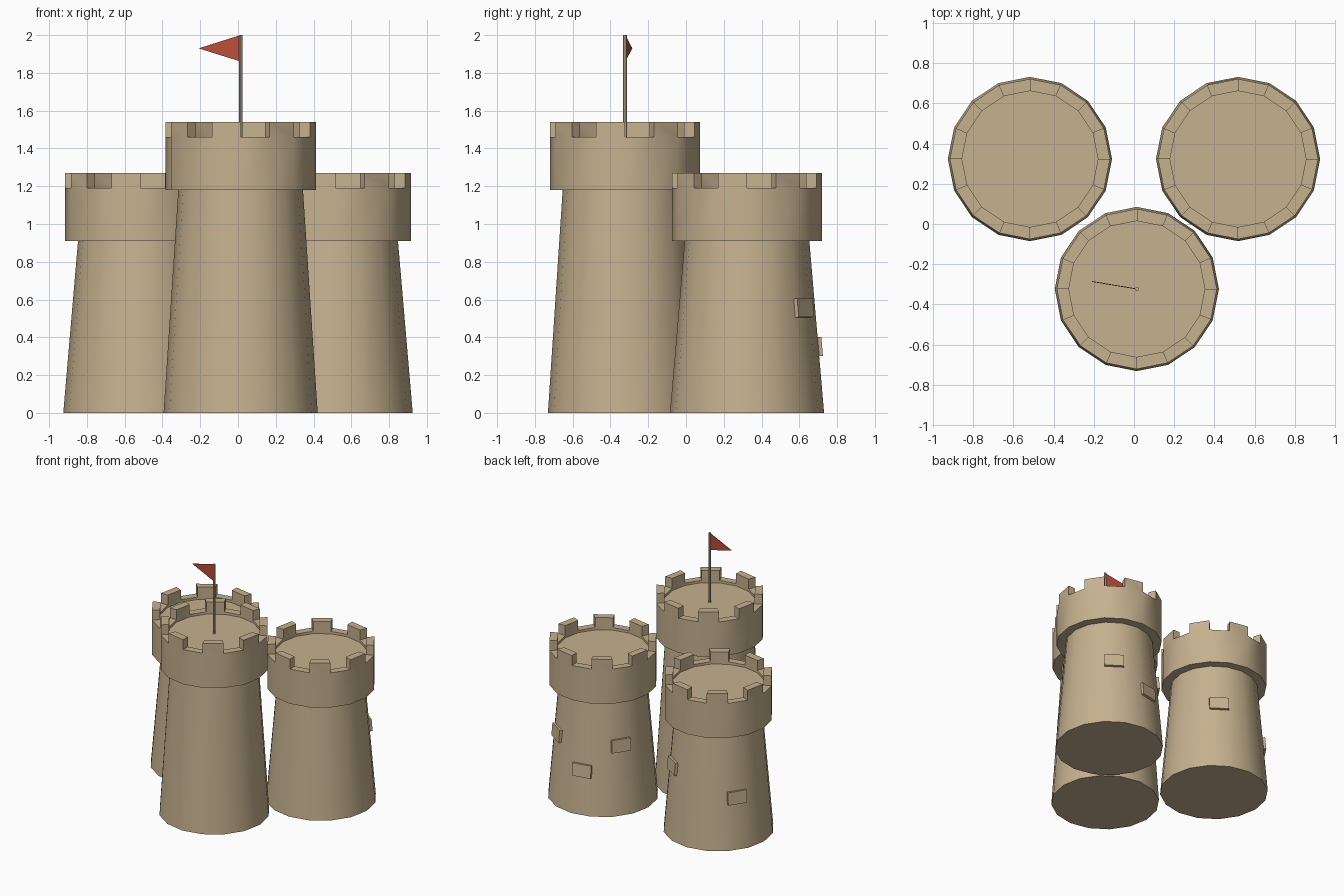
import bpy, bmesh, math
from mathutils import Matrix, Vector

if "Cube" in bpy.data.objects:
    bpy.data.objects.remove(bpy.data.objects["Cube"])

SIDES = 16
STEP = 2 * math.pi / SIDES
R_BASE, R_NECK, R_COLLAR, R_INNER = 0.408, 0.33, 0.398, 0.338


def material(name, rgb):
    m = bpy.data.materials.new(name)
    m.diffuse_color = (*rgb, 1)
    m.use_nodes = True
    m.node_tree.nodes["Principled BSDF"].inputs["Base Color"].default_value = m.diffuse_color
    return m


STONE = material("sandstone", (0.56, 0.44, 0.275))
RED = material("flag red", (0.50, 0.075, 0.042))


def finish(bm, name, mat, smooth=False):
    bmesh.ops.recalc_face_normals(bm, faces=bm.faces)
    me = bpy.data.meshes.new(name)
    bm.to_mesh(me)
    bm.free()
    me.materials.append(mat)
    ob = bpy.data.objects.new(name, me)
    bpy.context.collection.objects.link(ob)
    if smooth:
        bpy.ops.object.select_all(action='DESELECT')
        ob.select_set(True)
        bpy.context.view_layer.objects.active = ob
        bpy.ops.object.shade_smooth_by_angle(angle=math.radians(30))
    return ob


def tower(name, x, y, neck):
    # tapered body, overhanging collar and sunken floor as one turned profile
    rim = neck + 0.28
    profile = [(R_BASE, 0), (R_NECK, neck), (R_COLLAR, neck),
               (R_COLLAR, rim), (R_INNER, rim), (R_INNER, rim - 0.02)]
    bm = bmesh.new()
    rings = [[bm.verts.new((x + r * math.cos(k * STEP), y + r * math.sin(k * STEP), z))
              for k in range(SIDES)] for r, z in profile]
    merlons = []
    for i in range(len(rings) - 1):
        a, b = rings[i], rings[i + 1]
        for k in range(SIDES):
            n = (k + 1) % SIDES
            f = bm.faces.new((a[k], a[n], b[n], b[k]))
            if i == 3 and k % 2:
                merlons.append(f)
    bm.faces.new(rings[0][::-1])
    bm.faces.new(rings[-1])
    # every second rim face rises into a battlement
    bm.normal_update()
    res = bmesh.ops.extrude_discrete_faces(bm, faces=merlons)
    tops = {v for f in res["faces"] for v in f.verts}
    bmesh.ops.translate(bm, verts=list(tops), vec=(0, 0, 0.08))
    finish(bm, name, STONE, smooth=True)


def wall_block(name, x, y, neck, sector, z):
    # raised stone lying on one flat side of the tapered body
    az = (sector + 0.5) * STEP
    apothem = math.cos(STEP / 2)
    r = (R_BASE + (R_NECK - R_BASE) * z / neck) * apothem
    lean = math.atan((R_BASE - R_NECK) * apothem / neck)
    m = (Matrix.Translation((x, y, 0)) @ Matrix.Rotation(az, 4, 'Z')
         @ Matrix.Translation((r, 0, z)) @ Matrix.Rotation(-lean, 4, 'Y')
         @ Matrix.Diagonal((0.04, 0.148, 0.10, 1)))
    bm = bmesh.new()
    bmesh.ops.create_cube(bm, size=1, matrix=m)
    finish(bm, name, STONE)


# towers
FRONT = (0.014, -0.323, 1.18)
LEFT = (-0.517, 0.323, 0.91)
RIGHT = (0.517, 0.323, 0.91)
tower("front_tower", *FRONT)
tower("back_left_tower", *LEFT)
tower("back_right_tower", *RIGHT)

# raised wall blocks on the back towers
for i, (where, sector, z) in enumerate([(RIGHT, 2, 0.555), (RIGHT, 4, 0.35), (RIGHT, 6, 0.55),
                                        (LEFT, 2, 0.565), (LEFT, 6, 0.41)]):
    wall_block(f"wall_block_{i + 1}", *where, sector, z)

# flag pole
px, py = FRONT[:2]
bm = bmesh.new()
bmesh.ops.create_cone(bm, cap_ends=True, segments=8, radius1=0.01, radius2=0.01, depth=0.57,
                      matrix=Matrix.Translation((px, py, 2 - 0.285)))
finish(bm, "flag_pole", STONE, smooth=True)

# triangular pennant
bm = bmesh.new()
along = Vector((-0.222, 0.037, 0))
half = Vector((0.037, 0.222, 0)).normalized() * 0.002
hoist = Vector((px, py, 0))
corners = [hoist + Vector((0, 0, 2.0)), hoist + Vector((0, 0, 1.86)),
           hoist + along + Vector((0, 0, 1.93))]
a = [bm.verts.new(c + half) for c in corners]
b = [bm.verts.new(c - half) for c in corners]
bm.faces.new(a)
bm.faces.new(b[::-1])
for k in range(3):
    n = (k + 1) % 3
    bm.faces.new((a[k], b[k], b[n], a[n]))
finish(bm, "flag", RED)
